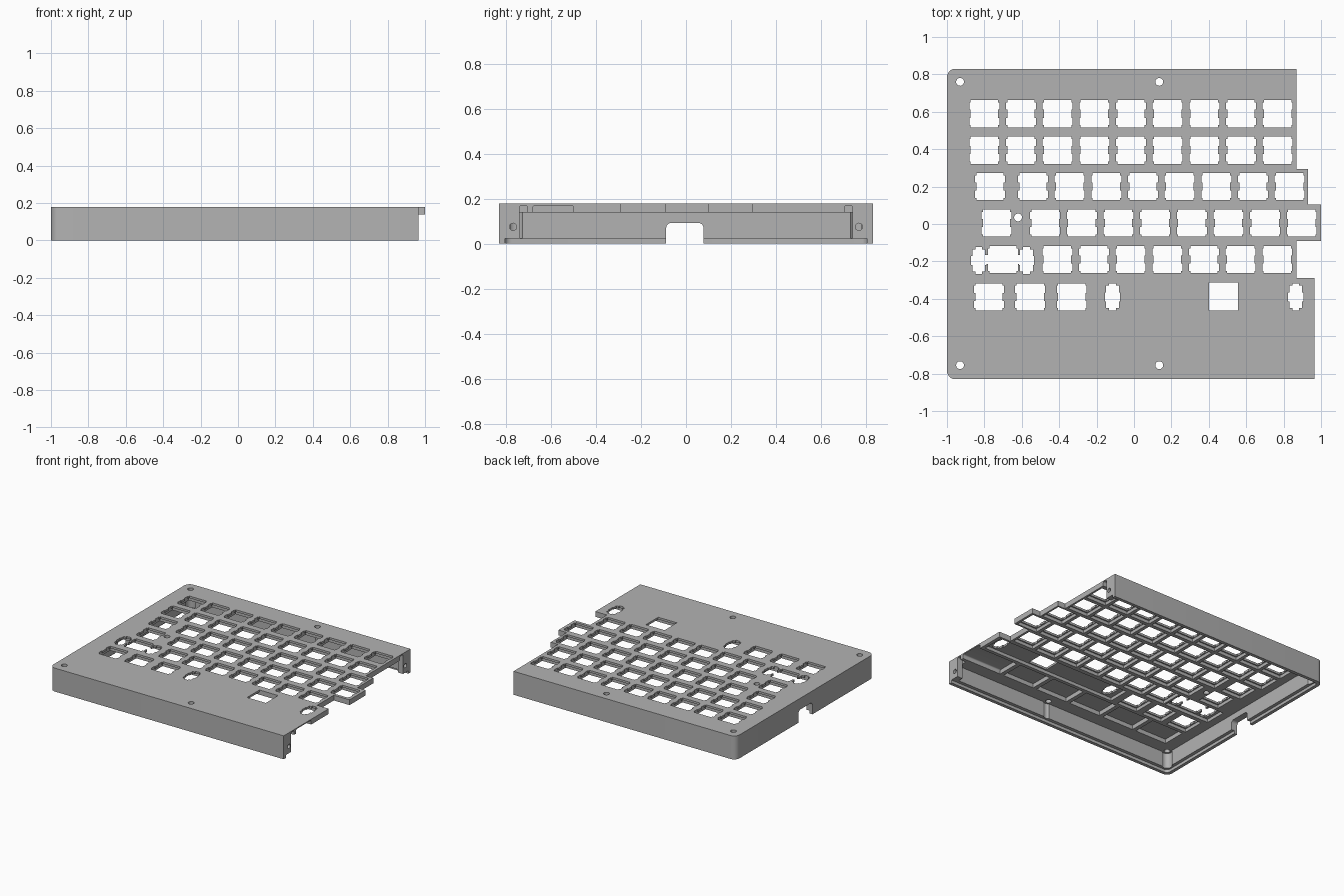
import bpy, bmesh, math
from mathutils import Matrix, Vector

if "Cube" in bpy.data.objects:
    bpy.data.objects.remove(bpy.data.objects["Cube"])

TOP, UNDER, CLIP = 0.178, 0.138, 0.162   # plate top, plate underside, clip ledge
PITCH = 0.196

grey = bpy.data.materials.new("case grey")
grey.use_nodes = True
colour = (0.45, 0.45, 0.45, 1)
grey.diffuse_color = colour
grey.node_tree.nodes["Principled BSDF"].inputs["Base Color"].default_value = colour

# A prism stood on z, or laid along x with its profile in (y, z)
STAND = Matrix.Identity(4)
ALONG_X = Matrix(((0, 0, 1, 0), (1, 0, 0, 0), (0, 1, 0, 0), (0, 0, 0, 1)))


def prism(bm, pts, low, high, frame=STAND):
    base = [bm.verts.new(frame @ Vector((x, y, low))) for x, y in pts]
    face = bm.faces.new(base)
    top = bmesh.ops.extrude_face_region(bm, geom=[face])["geom"]
    move = frame.to_3x3() @ Vector((0, 0, high - low))
    bmesh.ops.translate(bm, vec=move, verts=[g for g in top if isinstance(g, bmesh.types.BMVert)])


def rect(x0, x1, y0, y1):
    return [(x0, y0), (x1, y0), (x1, y1), (x0, y1)]


def circle(cx, cy, r, n=24):
    return [(cx + r * math.cos(math.tau * i / n), cy + r * math.sin(math.tau * i / n)) for i in range(n)]


def rounded(pts, corners, r, n=6):
    """Replace the chosen right-angle corners with arcs."""
    out = []
    for i, p in enumerate(pts):
        if i not in corners:
            out.append(p)
            continue
        p = Vector(p)
        a = (Vector(pts[i - 1]) - p).normalized() * r
        b = (Vector(pts[(i + 1) % len(pts)]) - p).normalized() * r
        for k in range(n + 1):
            t = math.pi / 2 * k / n
            out.append(tuple(p + a * (1 - math.sin(t)) + b * (1 - math.cos(t))))
    return out


def mirror_outline(quarter, cx, cy):
    """Full outline from the quarter in +x +y, listed from the x axis to the y axis."""
    half = quarter + [(-x, y) for x, y in reversed(quarter)]
    return [(cx + x, cy + y) for x, y in half + [(-x, -y) for x, y in half]]


def finish(bm, name):
    bmesh.ops.recalc_face_normals(bm, faces=bm.faces)
    mesh = bpy.data.meshes.new(name)
    bm.to_mesh(mesh)
    bm.free()
    mesh.materials.append(grey)
    ob = bpy.data.objects.new(name, mesh)
    bpy.context.collection.objects.link(ob)
    return ob


# Solid body with the stepped right edge
bm = bmesh.new()
outline = [(-1, -0.83), (0.965, -0.83), (0.965, -0.29), (0.868, -0.29), (0.868, -0.09),
           (1, -0.09), (1, 0.103), (0.93, 0.103), (0.93, 0.295), (0.868, 0.295),
           (0.868, 0.83), (-1, 0.83)]
prism(bm, rounded(outline, (0, 11), 0.045), 0, TOP)
case = finish(bm, "keyboard_case")


def cut(name, shapes):
    bm = bmesh.new()
    for shape in shapes:
        prism(bm, *shape)
    cutter = finish(bm, name)
    cutter.hide_render = True
    mod = case.modifiers.new(name, "BOOLEAN")
    mod.operation, mod.solver, mod.object = "DIFFERENCE", "EXACT", cutter
    bpy.context.view_layer.objects.active = case
    bpy.ops.object.modifier_apply(modifier=name)
    bpy.data.objects.remove(cutter)


# Key positions, row by row from the back
keys = []
for y, singles, start, count in (
        (0.59, [], -0.80, 9), (0.395, [], -0.80, 9), (0.2, [-0.77], -0.54, 8),
        (0.005, [-0.735], -0.475, 8), (-0.19, [], -0.41, 7),
        (-0.39, [-0.775, -0.555, -0.333], 0, 0)):
    keys += [(x, y) for x in singles + [start + PITCH * i for i in range(count)]]
wide_key = (-0.70, -0.19)
stabs = [(-0.83, -0.195), (-0.575, -0.195), (-0.115, -0.39), (0.865, -0.39)]
screws = [(x, y) for x in (-0.93, 0.135) for y in (-0.755, 0.76)]

# Hollow underside, leaving end posts by the open right side
cavity = [(-0.95, -0.78), (0.92, -0.78), (0.92, -0.74), (1.1, -0.74),
          (1.1, 0.74), (0.825, 0.74), (0.825, 0.78), (-0.95, 0.78)]
cut("cavity", [(rounded(cavity, (0, 7), 0.03), -0.1, UNDER)])

# Lip for the base cover, and the slot joining the wide key to its stabilisers
cut("lip", [(rounded(rect(-0.975, 1.1, -0.805, 0.805), (0, 3), 0.03), -0.1, 0.022),
            (rect(-0.83, -0.575, -0.215, -0.165), 0.1, 0.3)])

# Screw clearance grooves and the cable notch in the left wall
notch = rounded(rect(-0.088, 0.078, -0.1, 0.092), (2, 3), 0.022)
cut("grooves", [(circle(x, y, 0.035), -0.1, UNDER) for x, y in screws]
    + [(notch, -1.1, -0.9, ALONG_X)])

# Relief pockets under keys, along the front, and beside the end posts
pockets = [(rect(x - 0.085, x + 0.085, y - 0.083, y + 0.083), 0.1, CLIP) for x, y in keys]
pockets += [(rect(-0.89, -0.51, -0.273, -0.107), 0.1, CLIP),
            (rect(-0.19, 0.94, -0.473, -0.307), 0.1, CLIP)]
for i in range(5):
    x = -0.72 + 0.297 * i
    pockets.append((rect(x - 0.133, x + 0.133, -0.68, -0.5), 0.1, 0.17))
end_pocket = rounded(rect(-0.68, -0.5, 0.1, 0.17), (2, 3), 0.01)
pockets.append((end_pocket, 0.632, 1.1, ALONG_X))
for side, start in ((-1, 0.92), (1, 0.825)):
    slot = rounded(rect(min(side * 0.705, side * 0.74), max(side * 0.705, side * 0.74), 0.1, 0.17),
                   (2, 3), 0.01)
    pockets.append((slot, start, 1.1, ALONG_X))
    pockets.append((circle(side * 0.768, 0.075, 0.016), start - 0.02, 1.1, ALONG_X))
cut("pockets", pockets)

# Switch openings with side notches, screw holes and the plain opening
switch = [(0.073, 0.022), (0.08, 0.022), (0.08, 0.06), (0.073, 0.06), (0.073, 0.073)]
cut("openings", [(mirror_outline(switch, x, y), 0.1, 0.3) for x, y in keys + [wide_key]]
    + [(circle(x, y, 0.021), 0.1, 0.3) for x, y in screws + [(-0.62, 0.035)]]
    + [(rect(0.4, 0.557, -0.462, -0.314), 0.1, 0.3)])

# Stabiliser openings
stab = [(0.041, 0.025), (0.034, 0.025), (0.034, 0.06), (0.018, 0.06), (0.018, 0.073)]
cut("stabilisers", [(mirror_outline(stab, x, y), 0.1, 0.3) for x, y in stabs])

# Smooth only the rounded corners and bores
bpy.ops.object.select_all(action="DESELECT")
case.select_set(True)
bpy.context.view_layer.objects.active = case
bpy.ops.object.shade_smooth_by_angle(angle=math.radians(30))
